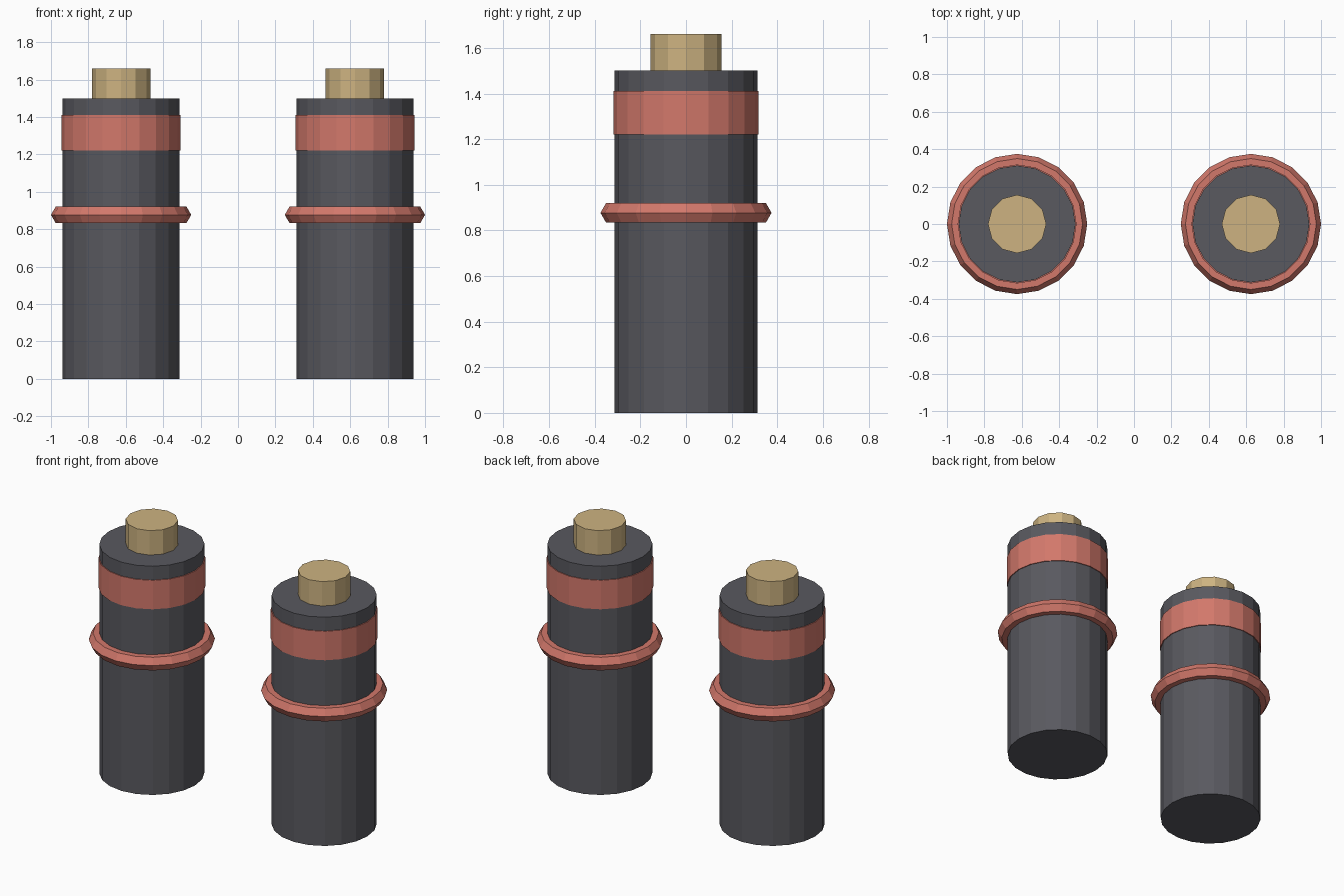
import bpy

if "Cube" in bpy.data.objects:
    bpy.data.objects.remove(bpy.data.objects["Cube"])


def material(name, rgb):
    m = bpy.data.materials.new(name)
    m.diffuse_color = (*rgb, 1.0)
    m.use_nodes = True
    m.node_tree.nodes["Principled BSDF"].inputs["Base Color"].default_value = m.diffuse_color
    return m


GREY = material("dark_grey", (0.10, 0.10, 0.115))
RED = material("soft_red", (0.645, 0.188, 0.147))
GOLD = material("pale_gold", (0.61, 0.45, 0.22))


def finish(name, mat):
    ob = bpy.context.object
    ob.name = name
    ob.data.materials.append(mat)


def cylinder(name, x, radius, z0, z1, sides, mat):
    bpy.ops.mesh.primitive_cylinder_add(
        vertices=sides, radius=radius, depth=z1 - z0, location=(x, 0, (z0 + z1) / 2))
    finish(name, mat)


for side, x in (("left", -0.625), ("right", 0.625)):
    # main canister and the nozzle on top
    cylinder(side + "_canister", x, 0.3125, 0.0, 1.5, 20, GREY)
    cylinder(side + "_nozzle", x, 0.156, 1.49, 1.66, 12, GOLD)
    # coloured band near the top
    cylinder(side + "_band", x, 0.318, 1.22, 1.41, 20, RED)
    # raised ring around the middle
    bpy.ops.mesh.primitive_torus_add(
        major_segments=20, minor_segments=6, major_radius=0.325,
        minor_radius=0.05, location=(x, 0, 0.877))
    finish(side + "_ring", RED)
